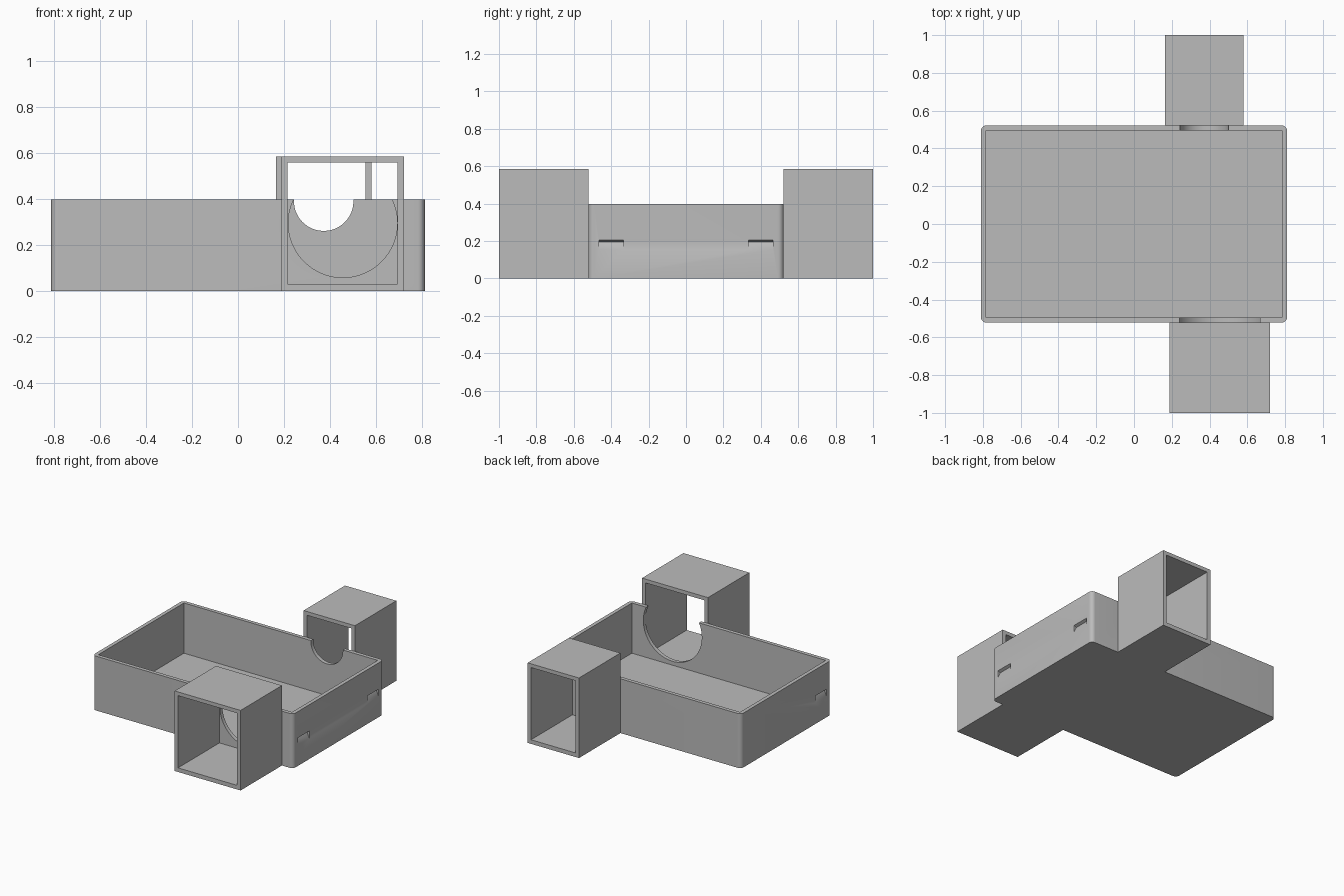
import bpy, bmesh, math
from mathutils import Matrix, Vector

cube = bpy.data.objects.get("Cube")
if cube:
    bpy.data.objects.remove(cube, do_unlink=True)

grey = bpy.data.materials.new("plain_grey")
grey.use_nodes = True
COLOUR = (0.5, 0.5, 0.5, 1)
grey.diffuse_color = COLOUR
grey.node_tree.nodes["Principled BSDF"].inputs["Base Color"].default_value = COLOUR

WALL = 0.0275
HALF_X, HALF_Y, TRAY_TOP = 0.811, 0.522, 0.397
BOX_TOP = 0.585


def finish(bm, name):
    bmesh.ops.recalc_face_normals(bm, faces=bm.faces)
    mesh = bpy.data.meshes.new(name)
    bm.to_mesh(mesh)
    bm.free()
    mesh.materials.append(grey)
    obj = bpy.data.objects.new(name, mesh)
    bpy.context.collection.objects.link(obj)
    return obj


def block(name, lo, hi, corner=0):
    """Box between two points, with optional rounded upright edges."""
    lo, hi = Vector(lo), Vector(hi)
    bm = bmesh.new()
    bmesh.ops.create_cube(bm, size=1, matrix=Matrix.Translation((lo + hi) / 2)
                          @ Matrix.Diagonal((*(hi - lo), 1)))
    if corner:
        upright = [e for e in bm.edges
                   if abs(e.verts[0].co.z - e.verts[1].co.z) > 0.01]
        bmesh.ops.bevel(bm, geom=upright, offset=corner, segments=8,
                        profile=0.5, affect='EDGES')
    return finish(bm, name)


def round_cutter(x, y, z, radius):
    bm = bmesh.new()
    bmesh.ops.create_cone(bm, cap_ends=True, segments=96, radius1=radius,
                          radius2=radius, depth=0.12,
                          matrix=Matrix.Translation((x, y, z))
                          @ Matrix.Rotation(math.pi / 2, 4, 'X'))
    return finish(bm, "round_cutter")


def clip_cutter(side, y):
    """Wedge that is deepest at its top edge."""
    profile = [(0.02, 0.214), (-0.02, 0.196), (0.02, 0.11)]
    bm = bmesh.new()
    face = bm.faces.new([bm.verts.new((side * (HALF_X + d), y - 0.065, z))
                         for d, z in profile])
    new = bmesh.ops.extrude_face_region(bm, geom=[face])["geom"]
    bmesh.ops.translate(bm, vec=(0, 0.13, 0),
                        verts=[v for v in new if isinstance(v, bmesh.types.BMVert)])
    return finish(bm, "clip_cutter")


def cut(obj, cutters):
    for cutter in cutters:
        mod = obj.modifiers.new("cut", 'BOOLEAN')
        mod.operation, mod.solver, mod.object = 'DIFFERENCE', 'EXACT', cutter
    bpy.context.view_layer.update()
    result = bpy.data.meshes.new_from_object(
        obj.evaluated_get(bpy.context.evaluated_depsgraph_get()))
    obj.modifiers.clear()
    obj.data = result
    for cutter in cutters:
        bpy.data.objects.remove(cutter, do_unlink=True)


# Open tray with round wall openings and clip recesses
tray = block("tray", (-HALF_X, -HALF_Y, 0), (HALF_X, HALF_Y, TRAY_TOP), 0.03)
cut(tray, [
    block("cavity", (WALL - HALF_X, WALL - HALF_Y, 0.03),
          (HALF_X - WALL, HALF_Y - WALL, 1)),
    round_cutter(0.455, -HALF_Y, 0.295, 0.2365),
    round_cutter(0.372, HALF_Y, 0.39, 0.129),
    clip_cutter(1, -0.4), clip_cutter(1, 0.4), clip_cutter(-1, -0.4)])

# Square ducts, open at both ends
for name, x0, x1, y0, y1 in (("front_duct", 0.188, 0.721, -1, -HALF_Y),
                             ("back_duct", 0.165, 0.58, HALF_Y, 1)):
    duct = block(name, (x0, y0, 0), (x1, y1, BOX_TOP))
    cut(duct, [block("duct_cavity", (x0 + WALL, y0 - 0.1, 0.03),
                     (x1 - WALL, y1 + 0.1, BOX_TOP - WALL))])

# Smooth the rounded corners and openings
bpy.ops.object.select_all(action='DESELECT')
tray.select_set(True)
bpy.context.view_layer.objects.active = tray
bpy.ops.object.shade_smooth_by_angle(angle=math.radians(30))
